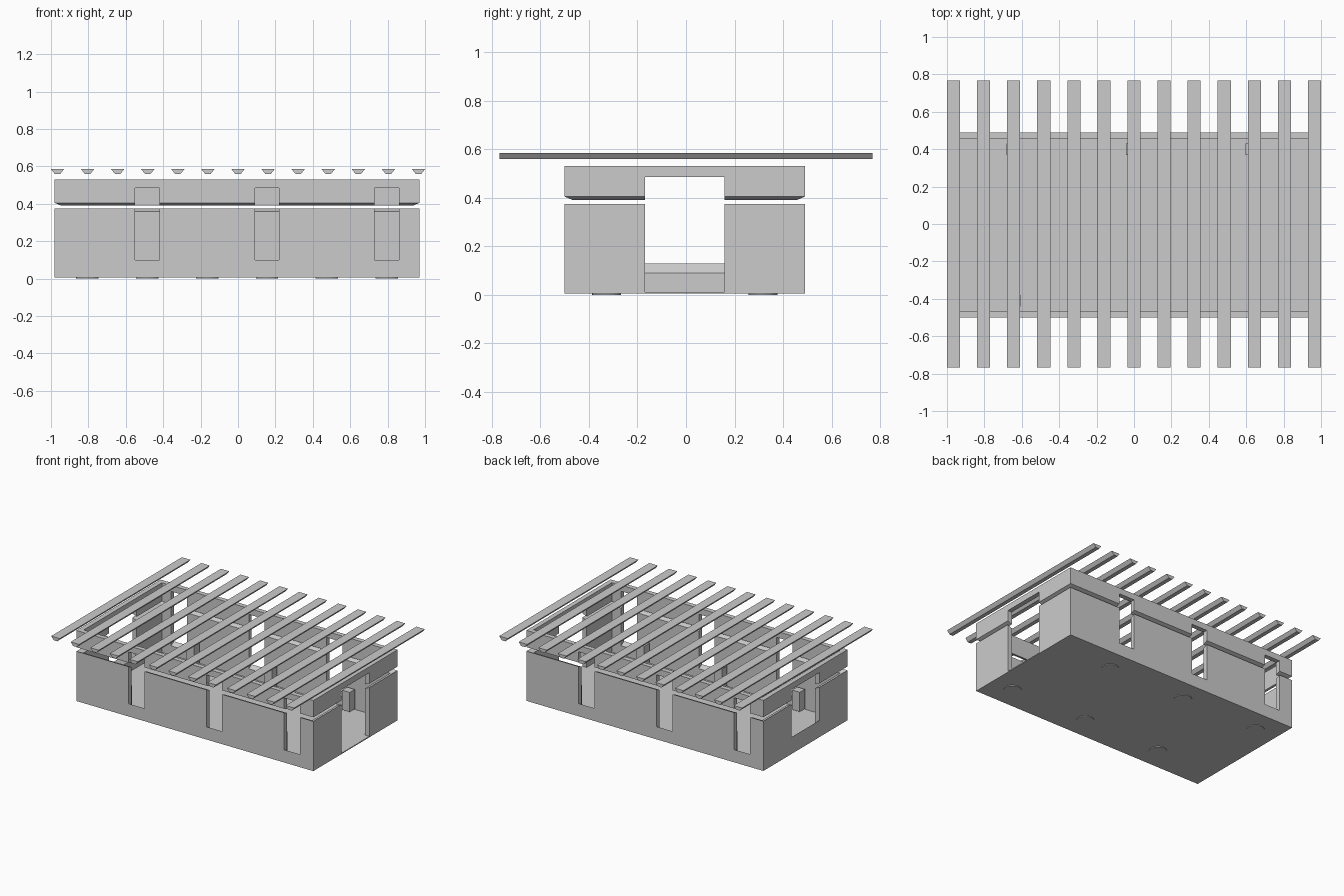
import bpy, bmesh, math
from mathutils import Matrix, Vector

if "Cube" in bpy.data.objects:
    bpy.data.objects.remove(bpy.data.objects["Cube"])

CENTRE = Vector((-0.005, -0.005, 0))
HX, HY, T = 0.975, 0.495, 0.035          # half length, half width, wall thickness
WINDOWS = [-0.48, 0.16, 0.80]            # same pattern on front, and turned 180 on the back


def finish(name, bm, turn=0.0):
    bmesh.ops.recalc_face_normals(bm, faces=bm.faces)
    bmesh.ops.triangulate(bm, faces=[f for f in bm.faces if len(f.verts) > 4])
    me = bpy.data.meshes.new(name)
    bm.transform(Matrix.Translation(CENTRE) @ Matrix.Rotation(turn, 4, 'Z'))
    bm.to_mesh(me)
    bm.free()
    ob = bpy.data.objects.new(name, me)
    bpy.context.collection.objects.link(ob)
    return ob


def panel(name, pts, half, dist, turn):
    """Wall plate: pts are (u, outer z, inner z); ends are mitred inward."""
    bm = bmesh.new()
    clamp = lambda u: max(-half + T, min(half - T, u))
    outer = [bm.verts.new((u, -dist, zo)) for u, zo, zi in pts]
    inner = [bm.verts.new((clamp(u), -dist + T, zi)) for u, zo, zi in pts]
    bm.faces.new(outer)
    bm.faces.new(inner[::-1])
    n = len(pts)
    for i in range(n):
        j = (i + 1) % n
        bm.faces.new((outer[i], inner[i], inner[j], outer[j]))
    finish(name, bm, turn)


def notched(half, openings, edge, notch):
    """Edge line from left to right, stepping to the notch heights at each opening."""
    line = [(-half, *edge)]
    for a, b in openings:
        line += [(a, *edge), (a, *notch), (b, *notch), (b, *edge)]
    return line + [(half, *edge)]


def wall(name, half, dist, openings, sill, turn):
    base, top = (0.005, 0.005), (0.53, 0.53)
    # lower part, with a sloping top edge
    low = notched(half, openings, (0.375, 0.36), sill)
    panel(name + "_lower_wall", low + [(half, *base), (-half, *base)], half, dist, turn)
    # upper band, parallel sloping underside leaves an air gap
    high = notched(half, openings, (0.405, 0.39), (0.485, 0.485))
    panel(name + "_upper_band", high + [(half, *top), (-half, *top)], half, dist, turn)


def box(name, x0, x1, y0, y1, z0, z1, turn=0.0):
    bm = bmesh.new()
    bmesh.ops.create_cube(bm, size=1)
    for v in bm.verts:
        v.co = ((x0 + x1) / 2 + v.co.x * (x1 - x0),
                (y0 + y1) / 2 + v.co.y * (y1 - y0),
                (z0 + z1) / 2 + v.co.z * (z1 - z0))
    finish(name, bm, turn)


# walls
wins = [(c - 0.065, c + 0.065) for c in WINDOWS]
door = [(-0.163, 0.163)]
wall("front", HX, HY, wins, (0.10, 0.08), 0)
wall("back", HX, HY, wins, (0.10, 0.08), math.pi)
wall("right", HY, HX, door, (0.012, 0.012), math.pi / 2)
wall("left", HY, HX, door, (0.13, 0.09), -math.pi / 2)

# floor slab
box("floor", -HX + 0.004, HX - 0.004, -HY + 0.004, HY - 0.004, 0.005, 0.012)

# a small block beside each window and a round foot under it
for side, turn in (("front", 0), ("back", math.pi)):
    for i, c in enumerate(WINDOWS):
        box(f"{side}_block_{i}", c - 0.185, c - 0.122, -0.435, -0.375, 0.03, 0.175, turn)
        bm = bmesh.new()
        bmesh.ops.create_cone(bm, cap_ends=True, segments=24, radius1=0.06, radius2=0.06,
                              depth=0.006, matrix=Matrix.Translation((c, -0.322, 0.003)))
        finish(f"{side}_foot_{i}", bm, turn)

# roof slats: inverted trapezoid bars
for i in range(13):
    x = -0.965 + i * 1.93 / 12 + 0.005
    bm = bmesh.new()
    prof = [(-0.035, 0.585), (0.035, 0.585), (0.015, 0.56), (-0.015, 0.56)]
    f = bm.faces.new([bm.verts.new((x + px, -0.763, z)) for px, z in prof])
    ext = bmesh.ops.extrude_face_region(bm, geom=[f])
    for v in ext["geom"]:
        if isinstance(v, bmesh.types.BMVert):
            v.co.y = 0.773
    finish(f"roof_slat_{i}", bm)
